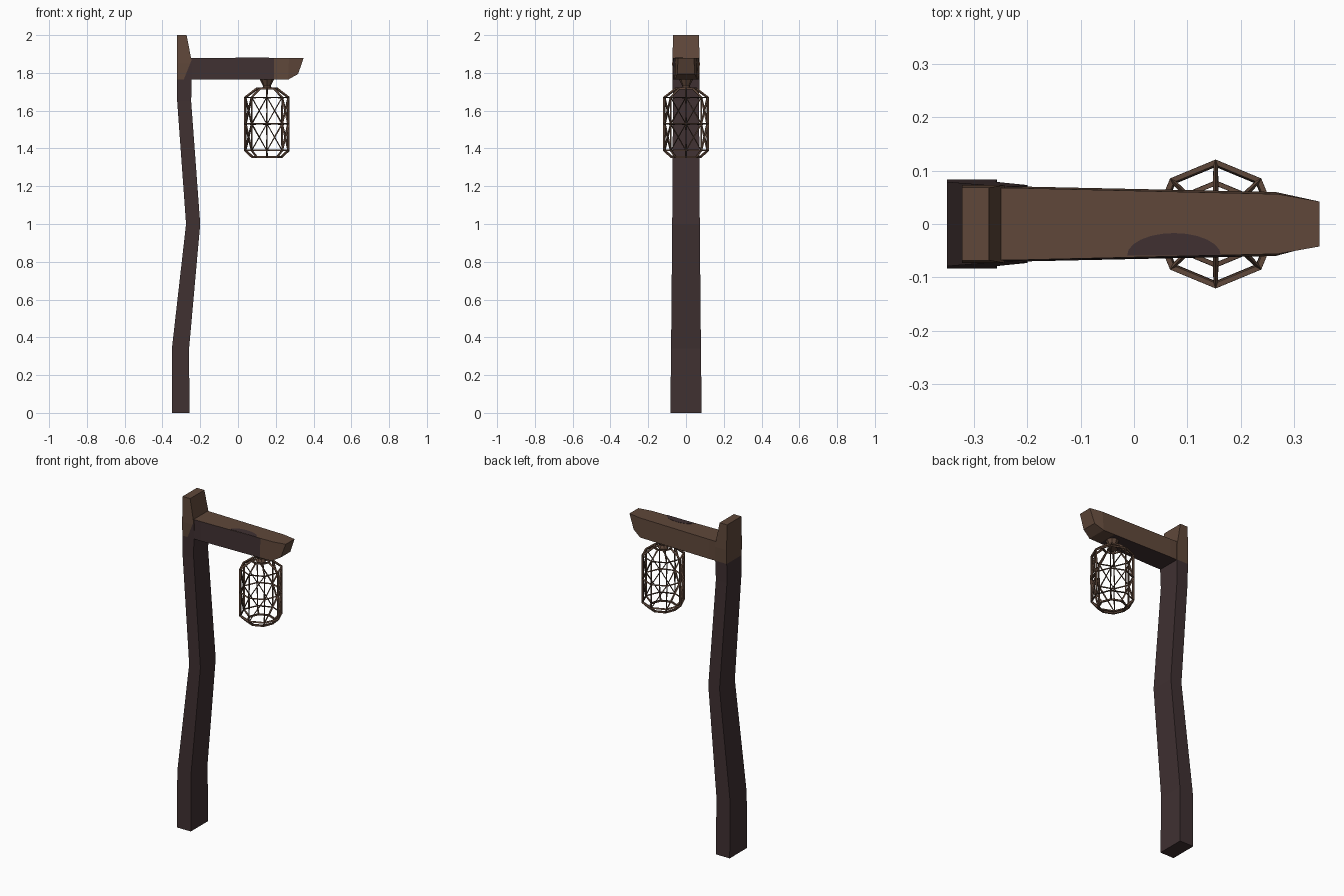
import bpy, bmesh, math
from mathutils import Vector

if "Cube" in bpy.data.objects:
    bpy.data.objects.remove(bpy.data.objects["Cube"])


def material(name, rgb):
    m = bpy.data.materials.new(name)
    m.diffuse_color = (*rgb, 1)
    m.use_nodes = True
    m.node_tree.nodes["Principled BSDF"].inputs["Base Color"].default_value = m.diffuse_color
    return m


BROWN = material("warm brown wood", (0.115, 0.064, 0.042))
DARK = material("dark wood", (0.050, 0.030, 0.031))


def finish(bm, name):
    bmesh.ops.recalc_face_normals(bm, faces=bm.faces)
    me = bpy.data.meshes.new(name)
    bm.to_mesh(me)
    bm.free()
    me.materials.append(BROWN)
    me.materials.append(DARK)
    ob = bpy.data.objects.new(name, me)
    bpy.context.collection.objects.link(ob)
    return ob


def loft(bm, rings, closed_ends=True):
    rows = [[bm.verts.new(p) for p in r] for r in rings]
    n = len(rows[0])
    for a, b in zip(rows, rows[1:]):
        for i in range(n):
            j = (i + 1) % n
            bm.faces.new((a[i], a[j], b[j], b[i]))
    if closed_ends:
        bm.faces.new(rows[0])
        bm.faces.new(rows[-1])
    bmesh.ops.recalc_face_normals(bm, faces=bm.faces)
    return rows


def cut(bm, co, no):
    bmesh.ops.bisect_plane(bm, geom=bm.verts[:] + bm.edges[:] + bm.faces[:],
                           plane_co=co, plane_no=no)


# Crooked post: z, left x, right x, half depth
bm = bmesh.new()
loft(bm, [[(x0, -h, z), (x1, -h, z), (x1, h, z), (x0, h, z)] for z, x0, x1, h in (
    (0, -0.35, -0.257, 0.083), (0.34, -0.35, -0.259, 0.079),
    (1.0, -0.275, -0.20, 0.073), (1.65, -0.322, -0.248, 0.069),
    (1.85, -0.322, -0.243, 0.073), (2.0, -0.322, -0.272, 0.068))])
corner = Vector((-0.287, 0, 1.765))
slant = Vector((0.105, 0, -0.042))
cut(bm, (0, 0, 1.765), (0, 0, 1))
cut(bm, corner, slant)
bm.normal_update()
for f in bm.faces:
    c = f.calc_center_median()
    front_corner = f.normal.y < -0.5 and (c - corner).dot(slant) > 0
    f.material_index = int(c.z < 1.765 or front_corner)
finish(bm, "post")

# Cross beam: bottom x, bottom z, top x, bottom half depth, top half depth
bm = bmesh.new()
loft(bm, [[(xb, -hb, zb), (xb, hb, zb), (xt, ht, 1.88), (xt, -ht, 1.88)]
          for xb, zb, xt, hb, ht in (
    (-0.29, 1.764, -0.29, 0.068, 0.068), (-0.2, 1.764, -0.2, 0.070, 0.067),
    (0.265, 1.764, 0.27, 0.060, 0.056), (0.318, 1.794, 0.348, 0.046, 0.042))])
cut(bm, (0.19, 0, 0), (1, 0, 0))
bm.normal_update()
for f in bm.faces:
    side = f.normal.y < -0.5 or f.normal.z < -0.5
    f.material_index = int(side and f.calc_center_median().x < 0.19)
finish(bm, "beam")

# Dark worn patch on top of the beam
bm = bmesh.new()
arc = [(0.075 + 0.088 * math.cos(math.pi * i / 12),
        -0.059 + 0.042 * math.sin(math.pi * i / 12)) for i in range(13)]
loft(bm, [[(x, y, z) for x, y in arc] for z in (1.878, 1.8815)])
for f in bm.faces:
    f.material_index = 1
finish(bm, "beam_patch")


def octagon(r, z):
    return [(0.153 + r * math.cos(math.pi * i / 4),
             r * math.sin(math.pi * i / 4), z) for i in range(8)]


# Woven lantern cage: open shell with spiral diagonals, turned into bars
bm = bmesh.new()
rows = loft(bm, [octagon(r, z) for r, z in (
    (0.08, 1.352), (0.118, 1.388), (0.118, 1.53), (0.118, 1.672),
    (0.055, 1.72))], closed_ends=False)
for a, b in zip(rows[1:3], rows[2:4]):
    for i in range(8):
        bmesh.utils.face_split(
            next(f for f in a[i].link_faces if b[(i + 1) % 8] in f.verts),
            a[i], b[(i + 1) % 8])
cage = finish(bm, "lantern_cage")
wire = cage.modifiers.new("bars", 'WIREFRAME')
wire.thickness = 0.014
wire.offset = -0.6
wire.use_even_offset = False
wire.use_boundary = True

# Hanger between beam and cage
bm = bmesh.new()
loft(bm, [octagon(r, z) for r, z in ((0.03, 1.712), (0.02, 1.73), (0.04, 1.77))])
finish(bm, "lantern_hanger")
